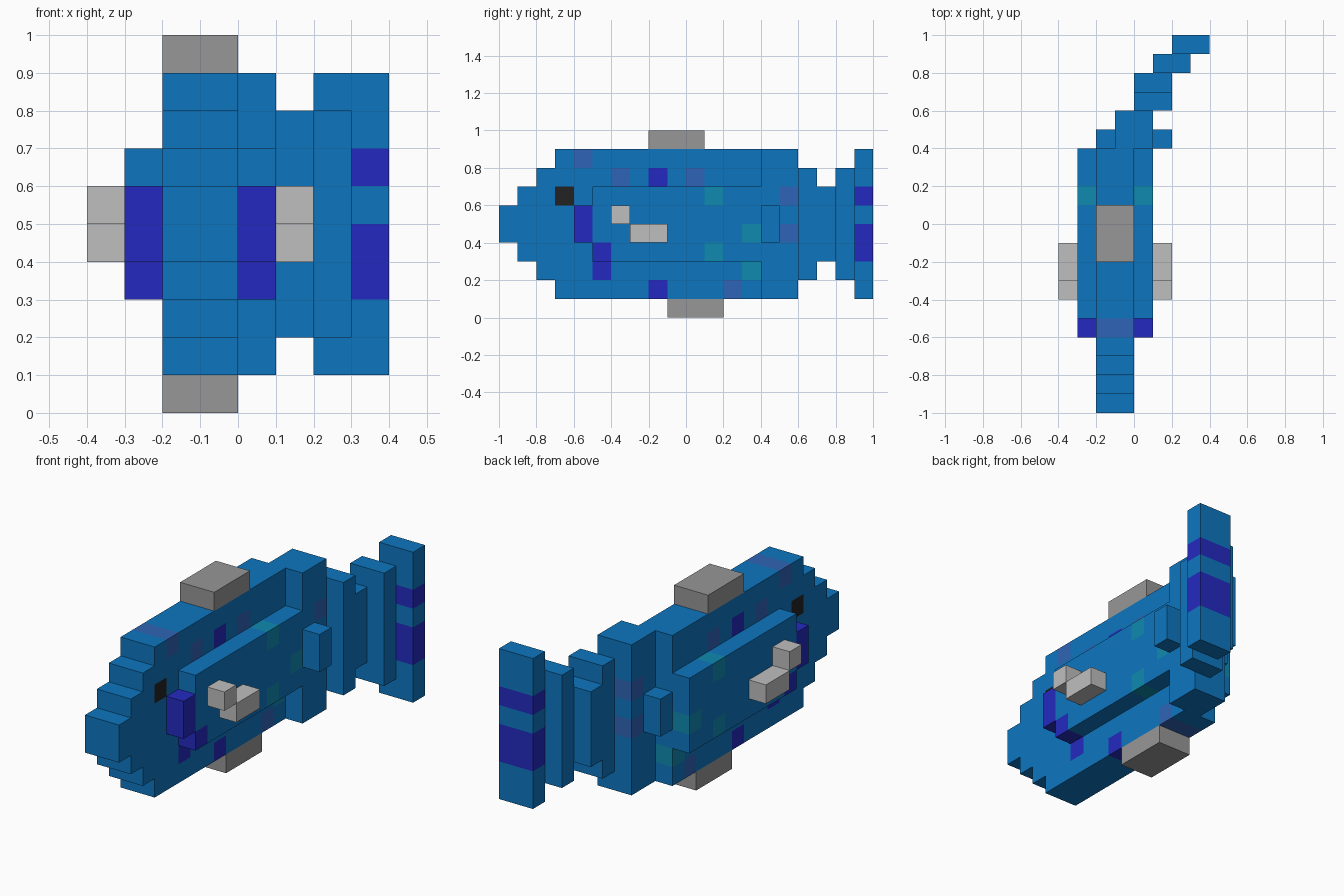
import bpy
import bmesh
from mathutils import Vector

if "Cube" in bpy.data.objects:
    bpy.data.objects.remove(bpy.data.objects["Cube"], do_unlink=True)

U = 0.1  # size of one block; all part sizes below are in blocks


def material(name, hex_code):
    srgb = [int(hex_code[i:i + 2], 16) / 255 for i in (0, 2, 4)]
    col = [c / 12.92 if c <= 0.04045 else ((c + 0.055) / 1.055) ** 2.4 for c in srgb] + [1.0]
    m = bpy.data.materials.new(name)
    m.use_nodes = True
    m.diffuse_color = col
    m.node_tree.nodes["Principled BSDF"].inputs["Base Color"].default_value = col
    return m


MATS = {n: material(n, h) for n, h in (
    ("blue", "0D76C0"), ("deep_blue", "242AC0"), ("dusky_blue", "2F64B6"),
    ("teal", "0E8AAF"), ("black", "222222"), ("light_grey", "BFBFBF"), ("grey", "979797"))}

# Skin markings: colour -> (y, z) block columns that run across the body
MARKINGS = {
    "black": [(-7, 6)],
    "deep_blue": [(-6, 4), (-6, 5), (-5, 2), (-5, 3), (-2, 1), (-2, 7), (9, 3), (9, 4), (9, 6)],
    "dusky_blue": [(-6, 8), (-4, 7), (0, 7), (2, 1), (5, 4), (5, 6)],
    "teal": [(1, 3), (1, 6), (3, 2), (3, 4)],
}
SKIN = {cell: name for name, cells in MARKINGS.items() for cell in cells}
AXES = [Vector((1, 0, 0)), Vector((0, 1, 0)), Vector((0, 0, 1))]


def blocks(name, boxes, colour=None):
    """Outer shell of joined boxes (x0, x1, y0, y1, z0, z1); marked as skin if no colour is given."""
    cells = {(x, y, z) for x0, x1, y0, y1, z0, z1 in boxes
             for x in range(x0, x1) for y in range(y0, y1) for z in range(z0, z1)}
    used = [colour] if colour else ["blue"] + sorted(
        {SKIN[c[1:]] for c in cells if c[1:] in SKIN})
    bm = bmesh.new()
    for cell in sorted(cells):
        mat = used.index(colour or SKIN.get(cell[1:], "blue"))
        mid = Vector(cell) + Vector((0.5, 0.5, 0.5))
        for i in range(3):
            for s in (-1, 1):
                n = AXES[i] * s
                if tuple(int(a + b) for a, b in zip(cell, n)) in cells:
                    continue
                u = AXES[(i + 1) % 3] / 2
                v = AXES[(i + 2) % 3] / 2 * s
                c = mid + n / 2
                f = bm.faces.new([bm.verts.new(p * U) for p in
                                  (c - u - v, c + u - v, c + u + v, c - u + v)])
                f.material_index = mat
    bmesh.ops.remove_doubles(bm, verts=bm.verts, dist=0.001)
    me = bpy.data.meshes.new(name)
    bm.to_mesh(me)
    bm.free()
    for m in used:
        me.materials.append(MATS[m])
    bpy.context.collection.objects.link(bpy.data.objects.new(name, me))


def pair(name, boxes, centre, colour=None):
    """The same part on the left (+x) and mirrored to the right about x = centre."""
    blocks("left_" + name, boxes, colour)
    blocks("right_" + name, [(2 * centre - b, 2 * centre - a, *r) for a, b, *r in boxes], colour)


# Main body with a stepped snout
blocks("body", [(-2, 0, -10, -9, 4, 6), (-2, 0, -9, -8, 3, 7),
                (-2, 0, -8, -7, 2, 8), (-2, 0, -7, 4, 1, 9)])
pair("flank", [(0, 1, -5, 4, 3, 7)], -1)
pair("gill", [(0, 1, -6, -5, 4, 6)], -1)

# Tail bends towards +x in steps
blocks("rear_body", [(-1, 1, 4, 6, 1, 9)])
pair("rear_bump", [(1, 2, 4, 5, 4, 6)], 0)
blocks("tail_stem", [(0, 2, 6, 7, 2, 8), (0, 2, 7, 8, 3, 7)])
blocks("tail_fin_base", [(1, 3, 8, 9, 2, 8)])
blocks("tail_fin_tip", [(2, 4, 9, 10, 1, 9)])

# Fins
pair("side_fin", [(1, 2, -4, -3, 5, 6), (1, 2, -3, -1, 4, 5)], -1, "light_grey")
blocks("top_fin", [(-2, 0, -2, 1, 9, 10)], "grey")
blocks("belly_fin", [(-2, 0, -1, 2, 0, 1)], "grey")
